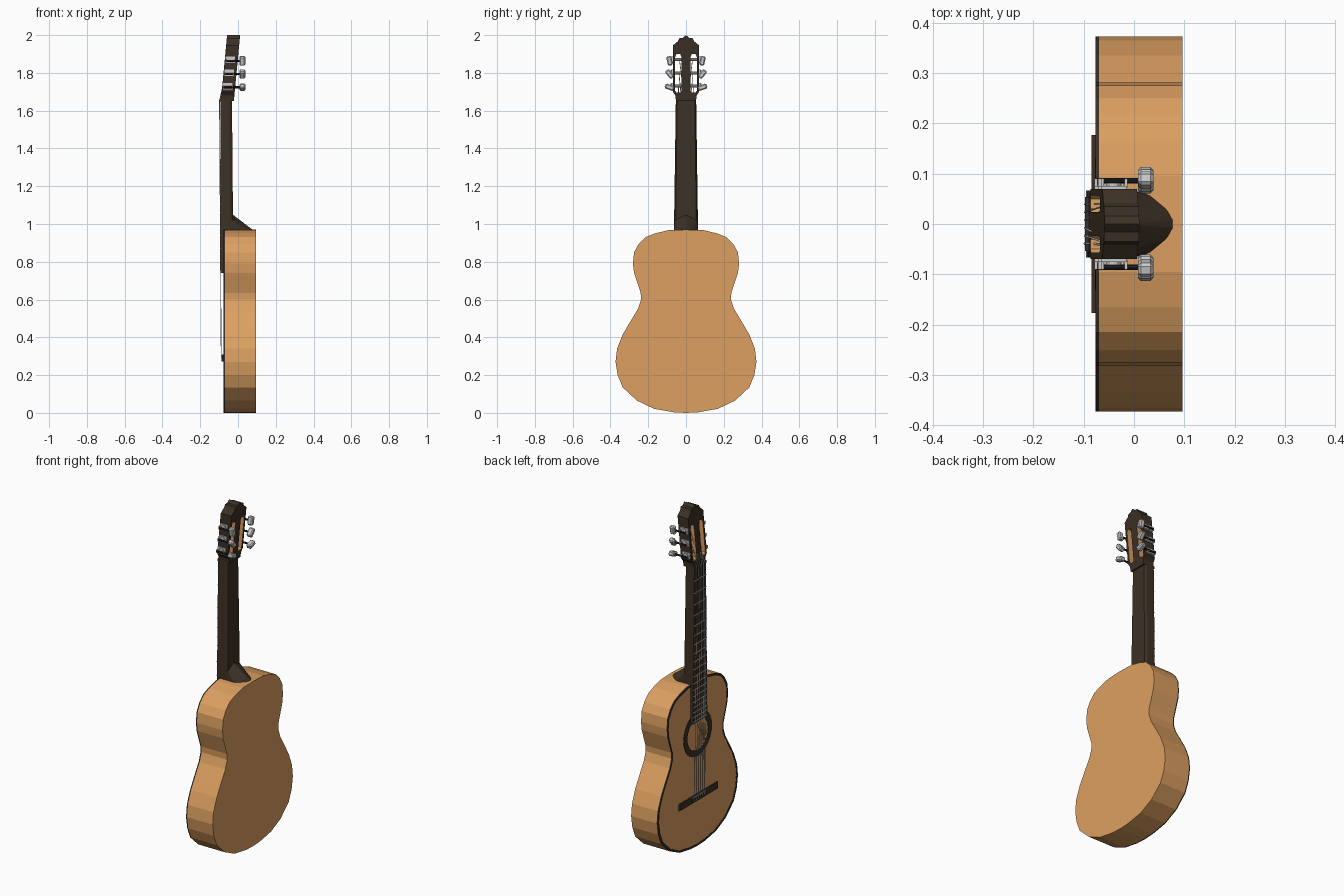
import bpy, bmesh, math
from mathutils import Matrix, Vector

if "Cube" in bpy.data.objects:
    bpy.data.objects.remove(bpy.data.objects["Cube"])


def material(name, rgb):
    m = bpy.data.materials.new(name)
    m.diffuse_color = (*rgb, 1)
    m.use_nodes = True
    m.node_tree.nodes["Principled BSDF"].inputs["Base Color"].default_value = m.diffuse_color
    return m


WOOD = material("light_wood", (.72, .35, .12))
DARK = material("dark_wood", (.045, .03, .019))
METAL = material("metal", (.55, .55, .55))
BLACK = material("black_metal", (.015, .015, .017))


def finish(name, bm, *mats):
    bmesh.ops.recalc_face_normals(bm, faces=bm.faces)
    me = bpy.data.meshes.new(name)
    bm.to_mesh(me)
    bm.free()
    for m in mats:
        me.materials.append(m)
    ob = bpy.data.objects.new(name, me)
    bpy.context.collection.objects.link(ob)
    return ob


def plate(name, loops, x0, x1, mat, shear=0, z0=0, hole_mat=None):
    """Plate in the y-z plane; the first loop is the outline, the rest are holes."""
    bm = bmesh.new()
    caps = [[], []]
    for i, loop in enumerate(loops):
        rings = [[bm.verts.new((x + shear * (z - z0), y, z)) for y, z in loop] for x in (x0, x1)]
        for k in range(len(loop)):
            a, b = rings[0][k - 1], rings[0][k]
            c, d = rings[1][k], rings[1][k - 1]
            f = bm.faces.new((a, b, c, d))
            f.material_index = 1 if i and hole_mat else 0
            caps[0].append(bm.edges.get((a, b)))
            caps[1].append(bm.edges.get((c, d)))
    for edges in caps:
        bmesh.ops.triangle_fill(bm, edges=edges, use_beauty=True, use_dissolve=False)
    return finish(name, bm, *([mat, hole_mat] if hole_mat else [mat]))


def hull(name, pts, mat):
    bm = bmesh.new()
    for p in pts:
        bm.verts.new(p)
    bmesh.ops.convex_hull(bm, input=bm.verts)
    bmesh.ops.dissolve_limit(bm, angle_limit=.01, verts=bm.verts, edges=bm.edges)
    return finish(name, bm, mat)


def box(name, c, size, mat, rx=0, bevel=0):
    bm = bmesh.new()
    bmesh.ops.create_cube(bm, size=1, matrix=Matrix.Translation(c)
                          @ Matrix.Rotation(rx, 4, 'X') @ Matrix.Diagonal((*size, 1)))
    if bevel:
        bmesh.ops.bevel(bm, geom=bm.edges, offset=bevel, segments=1, affect='EDGES')
    return finish(name, bm, mat)


def rod(name, a, b, r, mat, sides=10):
    a, b = Vector(a), Vector(b)
    bm = bmesh.new()
    rot = (b - a).to_track_quat('Z', 'Y').to_matrix().to_4x4()
    bmesh.ops.create_cone(bm, cap_ends=True, segments=sides, radius1=r, radius2=r,
                          depth=(b - a).length, matrix=Matrix.Translation((a + b) / 2) @ rot)
    return finish(name, bm, mat)


def wire(name, pts, r, mat):
    cu = bpy.data.curves.new(name, 'CURVE')
    cu.dimensions = '3D'
    cu.bevel_depth, cu.bevel_resolution = r, 1
    sp = cu.splines.new('POLY')
    sp.points.add(len(pts) - 1)
    for p, q in zip(sp.points, pts):
        p.co = (*q, 1)
    cu.materials.append(mat)
    bpy.context.collection.objects.link(bpy.data.objects.new(name, cu))


def mirrored(half):
    return half + [(-y, z) for y, z in reversed(half) if y > 0]


def circle(z, r, n=32):
    return [(r * math.cos(2 * math.pi * i / n), z + r * math.sin(2 * math.pi * i / n)) for i in range(n)]


# Body shell: sides and back, open toward the soundboard
outline = mirrored([(0, 0), (.065, .003), (.17, .022), (.26, .065), (.335, .135), (.362, .2),
                    (.373, .27), (.365, .34), (.335, .415), (.30, .475), (.255, .55), (.238, .60),
                    (.24, .635), (.255, .68), (.275, .74), (.281, .79), (.275, .85), (.25, .895),
                    (.215, .93), (.165, .95), (.095, .967), (0, .97)])
bm = bmesh.new()
front = [bm.verts.new((-.07, y, z)) for y, z in outline]
back = [bm.verts.new((.096, y, z)) for y, z in outline]
for k in range(len(outline)):
    bm.faces.new((front[k - 1], front[k], back[k], back[k - 1]))
bm.faces.new(back)
body = finish("body", bm, WOOD)
sol = body.modifiers.new("thickness", 'SOLIDIFY')
sol.thickness, sol.offset = .005, -1

# Soundboard, edge binding and rosette
inset = [(y * .965, .485 + (z - .485) * .975) for y, z in outline]
plate("soundboard", [inset, circle(.66, .097)], -.0755, -.069, WOOD)
plate("binding", [outline, inset], -.077, -.07, DARK)
plate("rosette", [circle(.66, .132), circle(.66, .0965)], -.0775, -.075, DARK)


# Neck, fretboard and nut
def half_width(z):
    return .067 - (z - .74) * .013 / .91


neck = []
for z, xb in ((.96, -.026), (1.67, -.032)):
    w = half_width(z)
    for s in (-1, 1):
        neck += [(-.078, s * w, z), (xb - .014, s * w, z), (xb, s * w * .86, z)]
hull("neck", neck, DARK)
hull("fretboard", [(x, s * half_width(z), z) for z in (.74, 1.65) for s in (-1, 1)
                   for x in (-.092, -.075)], DARK)
box("nut", (-.086, 0, 1.655), (.022, .108, .014), DARK)

# Frets at equal-tempered spacing
for n in range(1, 20):
    z = .30 + 1.355 * 2 ** (-n / 12)
    box("fret", (-.0925, 0, z), (.005, 2 * half_width(z), .004), METAL)

# Heel
heel = [(-.028, 0, 1.05)]
for s in (-1, 1):
    heel += [(x, s * y, .962) for x, y in ((-.07, .064), (.02, .064), (.04, .055),
                                          (.062, .036), (.077, .025), (.087, .008))]
    heel += [(-.07, s * .062, 1.02), (-.03, s * .061, 1.02)]
hull("heel", heel, DARK)

# Slotted headstock, leaning back
LEAN = .095
head = mirrored([(.0, 1.65), (.053, 1.65), (.056, 1.68), (.07, 1.70), (.07, 1.945), (.042, 1.968),
                 (.035, 1.984), (.016, 1.986), (0, 2.0)])
slot = [(.024, 1.705), (.031, 1.695), (.05, 1.695), (.057, 1.705), (.057, 1.885), (.05, 1.9),
        (.031, 1.9), (.024, 1.885)]
plate("headstock", [head, slot, [(-y, z) for y, z in slot]], -.091, -.022, DARK, LEAN, 1.65, WOOD)

# Tuners, three per side
POSTS = [1.73, 1.80, 1.87]
ANGLES = [70, 40, 12]


def post_x(z):
    return -.047 + LEAN * (z - 1.8)


for s in (-1, 1):
    for z, ang in zip(POSTS, ANGLES):
        x = post_x(z)
        rod("tuner_post", (x, s * .02, z), (x, s * .082, z), .008, METAL)
        box("tuner_plate", (x, s * .073, z), (.05, .006, .034), METAL)
        rod("tuner_gear", (x, s * .076, z), (x, s * .082, z), .014, METAL, 12)
        zs = z - .006
        rod("tuner_shaft", (x - .022, s * .086, zs), (.012, s * .086, zs), .0055, BLACK, 8)
        for dx in (-.022, .024):
            box("tuner_bracket", (x + dx, s * .081, zs), (.006, .018, .018), METAL)
        box("tuner_button", (.023, s * .087, zs), (.031, .027, .05), METAL,
            s * math.radians(ang) * -1, .006)

# Bridge with saddle and tie block
box("bridge", (-.079, 0, .29), (.01, .354, .038), DARK)
box("bridge_tie_block", (-.082, 0, .281), (.01, .13, .016), DARK)
box("saddle", (-.082, 0, .303), (.012, .12, .005), METAL)

# Strings from the tie block over saddle and nut to the posts
for i in range(6):
    t = i - 2.5
    s = 1 if t > 0 else -1
    z = POSTS[int(2.5 - abs(t))]
    wire("string", [(-.084, t * .019, .276), (-.089, t * .019, .303), (-.098, t * .0155, 1.655),
                    (post_x(z) - .008, s * (.033 + .003 * abs(t)), z)], .0013 + .0002 * (5 - i), METAL)
